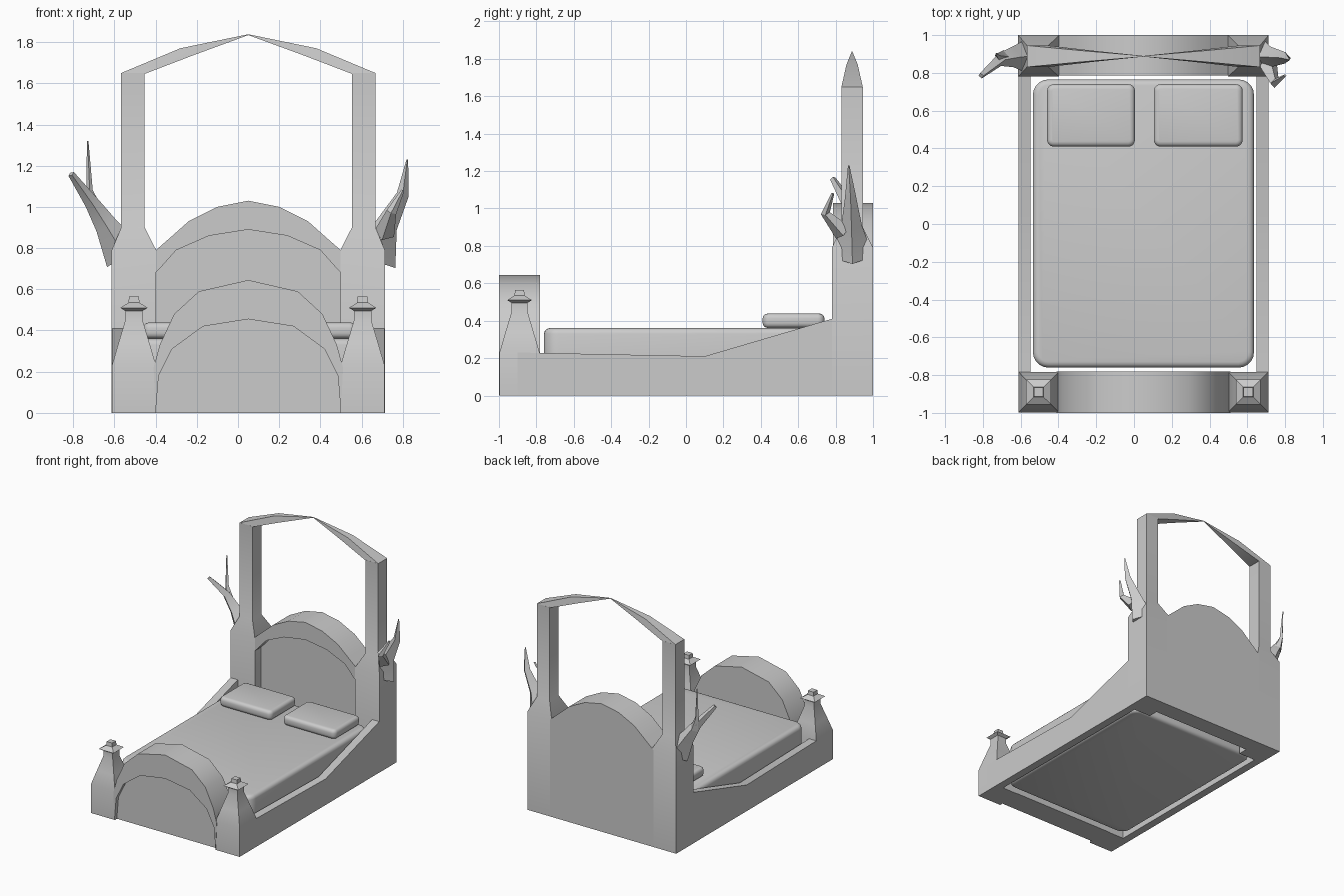
import bpy, bmesh
from mathutils import Vector

if "Cube" in bpy.data.objects:
    bpy.data.objects.remove(bpy.data.objects["Cube"])

CX = 0.05  # the bed frame is symmetric about this x
mat = bpy.data.materials.new("plain_grey")
mat.diffuse_color = (0.6, 0.6, 0.6, 1)
mat.use_nodes = True
mat.node_tree.nodes["Principled BSDF"].inputs["Base Color"].default_value = mat.diffuse_color


def finish(bm, name, angle=0.6):
    bmesh.ops.recalc_face_normals(bm, faces=bm.faces)
    me = bpy.data.meshes.new(name)
    bm.to_mesh(me)
    bm.free()
    ob = bpy.data.objects.new(name, me)
    bpy.context.collection.objects.link(ob)
    me.materials.append(mat)
    bpy.ops.object.select_all(action='DESELECT')
    ob.select_set(True)
    bpy.context.view_layer.objects.active = ob
    bpy.ops.object.shade_smooth_by_angle(angle=angle)
    return ob


def loft(name, rings, mirror=False, angle=0.6):
    """Skin a stack of equal-sized rings and cap both ends."""
    bm = bmesh.new()
    rows = [[bm.verts.new((2 * CX - p[0], p[1], p[2]) if mirror else p) for p in r] for r in rings]
    n = len(rows[0])
    for a, b in zip(rows, rows[1:]):
        for i in range(n):
            bm.faces.new((a[i], a[(i + 1) % n], b[(i + 1) % n], b[i]))
    bm.faces.new(rows[0])
    bm.faces.new(rows[-1])
    return finish(bm, name, angle)


def square(x, y, z, hx, hy=None):
    hy = hx if hy is None else hy
    return [(x - hx, y - hy, z), (x + hx, y - hy, z), (x + hx, y + hy, z), (x - hx, y + hy, z)]


def whole(half):
    """Complete a left half-profile (ending on the centre line)."""
    return half + [(2 * CX - x, z) for x, z in reversed(half[:-1])]


def arch(name, outer, inner, y0, y1):
    """Strip between two curves, given depth in y."""
    rings = [[(a[0], y0, a[1]), (b[0], y0, b[1]), (b[0], y1, b[1]), (a[0], y1, a[1])]
             for a, b in zip(whole(outer), whole(inner))]
    return loft(name, rings)


def panel(name, outer, y0, y1):
    top = whole(outer)
    pts = [(top[0][0], 0)] + top + [(top[-1][0], 0)]
    return loft(name, [[(x, y, z) for x, z in pts] for y in (y0, y1)])


def branch(name, pts):
    """Tapered four-sided limb along (x, y, z, radius) points."""
    rings = []
    for i, p in enumerate(pts):
        a, b = Vector(pts[max(i - 1, 0)][:3]), Vector(pts[min(i + 1, len(pts) - 1)][:3])
        d = (b - a).normalized()
        u = d.cross(Vector((0, 1, 0))).normalized()
        v = d.cross(u)
        c = Vector(p[:3])
        rings.append([tuple(c + w * p[3]) for w in (u, v, -u, -v)])
    return loft(name, rings)


def soft_box(name, x0, x1, y0, y1, z0, z1, corner, edge):
    """Box with rounded plan corners and softened top and bottom rims."""
    bm = bmesh.new()
    bmesh.ops.create_cube(bm, size=1)
    for v in bm.verts:
        v.co = ((x0 + x1) / 2 + v.co.x * (x1 - x0), (y0 + y1) / 2 + v.co.y * (y1 - y0),
                (z0 + z1) / 2 + v.co.z * (z1 - z0))
    up = [e for e in bm.edges if abs(e.verts[0].co.z - e.verts[1].co.z) > 0.01]
    bmesh.ops.bevel(bm, geom=up, offset=corner, segments=5, affect='EDGES', profile=0.5)
    rim = [e for e in bm.edges if abs(e.verts[0].co.z - e.verts[1].co.z) < 0.001]
    bmesh.ops.bevel(bm, geom=rim, offset=edge, segments=3, affect='EDGES', profile=0.5)
    return finish(bm, name, 0.9)


# bedding
soft_box("mattress", -0.535, 0.635, -0.76, 0.765, 0.015, 0.36, 0.08, 0.03)
soft_box("left_pillow", -0.46, 0.005, 0.41, 0.74, 0.362, 0.438, 0.035, 0.025)
soft_box("right_pillow", 0.105, 0.575, 0.41, 0.74, 0.362, 0.438, 0.035, 0.025)

# headboard and footboard: panel behind a thick arched rim
head_out = [(-0.41, 0.78), (-0.33, 0.85), (-0.24, 0.93), (-0.10, 1.0), (CX, 1.03)]
head_in = [(-0.41, 0.67), (-0.38, 0.70), (-0.30, 0.79), (-0.14, 0.86), (CX, 0.89)]
arch("headboard_arch", head_out, head_in, 0.785, 0.99)
panel("headboard_panel", head_out, 0.86, 1.0)
foot_out = [(-0.41, 0.22), (-0.38, 0.33), (-0.31, 0.48), (-0.19, 0.59), (CX, 0.645)]
foot_in = [(-0.40, 0.0), (-0.385, 0.18), (-0.32, 0.31), (-0.17, 0.42), (CX, 0.455)]
arch("footboard_arch", foot_out, foot_in, -1.0, -0.79)
panel("footboard_panel", foot_out, -0.97, -0.78)

rail = [(-0.9, 0), (0.9, 0), (0.9, 0.41), (0.78, 0.41), (0.1, 0.21), (-0.9, 0.23)]
for side, m in (("left", False), ("right", True)):
    # side rail
    loft(side + "_rail", [[(x, y, z) for y, z in rail] for x in (-0.612, -0.548)], m)
    # foot post with square finial
    steps = [(0, .107), (.23, .107), (.34, .075), (.45, .042), (.495, .042), (.51, .066),
             (.535, .027), (.565, .024)]
    rings = [square(-0.505, -0.89, z, h) for z, h in steps]
    loft(side + "_foot_post", rings, m)
    # head post narrowing to the canopy post and its pointed arch
    loft(side + "_head_post", [square(-0.505, 0.89, 0, .108, .11), square(-0.505, 0.89, 0.79, .108, .11),
                               square(-0.51, 0.888, 0.90, .057), square(-0.51, 0.888, 1.65, .057)], m)
    canopy = [(-0.567, 1.65, -0.455, 1.645, .057), (-0.28, 1.77, -0.22, 1.735, .03),
              (CX, 1.838, CX, 1.834, .002)]
    loft(side + "_canopy_arch", [[(a, .888 - h, b), (c, .888 - h, d), (c, .888 + h, d), (a, .888 + h, b)]
                                 for a, b, c, d, h in canopy], m)

# left branches on the head post
branch("left_branch", [(-0.55, .89, .76, .10), (-0.64, .885, .91, .055), (-0.71, .87, 1.02, .035),
                       (-0.81, .785, 1.16, .016)])
branch("left_twig", [(-0.69, .885, .98, .035), (-0.72, .89, 1.08, .015), (-0.73, .90, 1.32, .004)])
# right branches on the head post
branch("right_branch", [(0.66, .89, .74, .11), (0.72, .885, .91, .055), (0.80, .88, 1.06, .03),
                        (0.822, .87, 1.23, .004)])
branch("right_twig", [(0.71, .84, .87, .05), (0.745, .745, .975, .025), (0.80, .785, 1.08, .008)])
